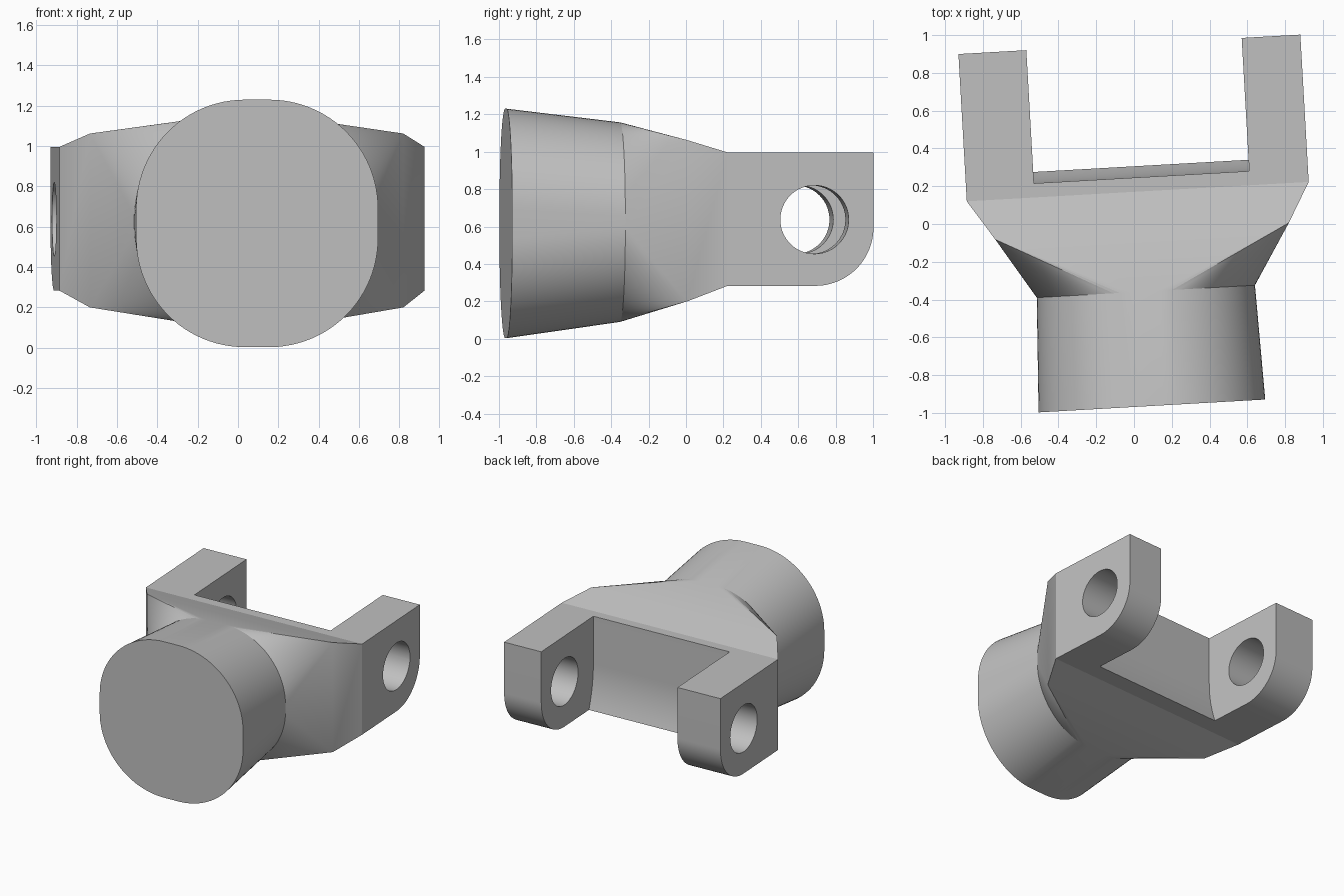
import bpy, bmesh, math
from math import sin, cos, pi, radians

if "Cube" in bpy.data.objects:
    bpy.data.objects.remove(bpy.data.objects["Cube"], do_unlink=True)

# Single cast metal colour
grey = bpy.data.materials.new("metal grey")
grey.use_nodes = True
grey.diffuse_color = (0.53, 0.53, 0.53, 1)
grey.node_tree.nodes["Principled BSDF"].inputs["Base Color"].default_value = grey.diffuse_color

SEG = 24          # points per rounded corner


def make_object(name, bm):
    bmesh.ops.recalc_face_normals(bm, faces=bm.faces)
    mesh = bpy.data.meshes.new(name)
    bm.to_mesh(mesh)
    bm.free()
    obj = bpy.data.objects.new(name, mesh)
    bpy.context.scene.collection.objects.link(obj)
    return obj


def rounded_section(x0, x1, z0, z1, r):
    """Rounded rectangle in x and z; r = 0 gives a plain rectangle."""
    corners = [(x1 - r, z1 - r), (x0 + r, z1 - r), (x0 + r, z0 + r), (x1 - r, z0 + r)]
    return [(cx + r * cos((q + i / SEG) * pi / 2), cz + r * sin((q + i / SEG) * pi / 2))
            for q, (cx, cz) in enumerate(corners) for i in range(SEG + 1)]


def loft(name, stations):
    bm = bmesh.new()
    rings = [[bm.verts.new((x, y, z)) for x, z in rounded_section(*sec)] for y, *sec in stations]
    n = len(rings[0])
    for a, b in zip(rings, rings[1:]):
        for i in range(n):
            j = (i + 1) % n
            bm.faces.new((a[i], a[j], b[j], b[i]))
    bm.faces.new(rings[0])
    bm.faces.new(rings[-1])
    bmesh.ops.remove_doubles(bm, verts=bm.verts, dist=0.0005)
    return make_object(name, bm)


def prism(name, profile, x0, x1):
    """Extrude a (y, z) profile along x."""
    bm = bmesh.new()
    face = bm.faces.new([bm.verts.new((x0, y, z)) for y, z in profile])
    new = bmesh.ops.extrude_face_region(bm, geom=[face])["geom"]
    bmesh.ops.translate(bm, vec=(x1 - x0, 0, 0),
                        verts=[v for v in new if isinstance(v, bmesh.types.BMVert)])
    return make_object(name, bm)


# Tapered socket flowing into a rectangular fork block
yoke = loft("fork_yoke", [
    (-0.967, -0.561, 0.641, 0.003, 1.23, 0.54),
    (-0.36, -0.536, 0.621, 0.09, 1.157, 0.505),
    (-0.04, -0.738, 0.819, 0.2, 1.062, 0),
    (0.17, -0.877, 0.936, 0.283, 0.996, 0),
    (0.951, -0.877, 0.936, 0.283, 0.996, 0),
])
yoke.data.materials.append(grey)

# Gap between the arms, with the wall flaring out toward the bottom
wall = [(0.245 + 0.06 * (i / 10) ** 2, 0.62 - 0.0337 * i) for i in range(12)]
gap = prism("gap_cutter", [(0.245, 1.2)] + wall + [(1.2, wall[-1][1]), (1.2, 1.2)], -0.517, 0.625)

# Pin hole through both arms
hole = prism("pin_hole_cutter",
             [(0.635 + 0.183 * cos(a * pi / 32), 0.637 + 0.183 * sin(a * pi / 32)) for a in range(64)],
             -1.2, 1.2)

# Rounded lower corner of the arm tips
R = 0.312
arc = [(0.951 - R + R * sin(i * pi / 48), 0.283 + R - R * cos(i * pi / 48)) for i in range(25)]
corner = prism("corner_cutter", arc + [(1.1, arc[-1][1]), (1.1, 0.1), (arc[0][0], 0.1)], -1.2, 1.2)

# Cut the block, then drop the cutters
cutters = [gap, corner, hole]
for c in cutters:
    c.hide_render = True
    mod = yoke.modifiers.new(c.name, 'BOOLEAN')
    mod.operation = 'DIFFERENCE'
    mod.solver = 'EXACT'
    mod.object = c
bpy.context.view_layer.update()
cut_mesh = bpy.data.meshes.new_from_object(yoke.evaluated_get(bpy.context.evaluated_depsgraph_get()))
yoke.modifiers.clear()
yoke.data = cut_mesh
cut_mesh.materials.clear()
cut_mesh.materials.append(grey)
for p in cut_mesh.polygons:
    p.material_index = 0
for c in cutters:
    bpy.data.objects.remove(c, do_unlink=True)

# The whole part sits slightly turned about the vertical
yoke.rotation_euler.z = radians(3.25)

for o in bpy.context.selected_objects:
    o.select_set(False)
yoke.select_set(True)
bpy.context.view_layer.objects.active = yoke
bpy.ops.object.shade_smooth_by_angle(angle=radians(8))
